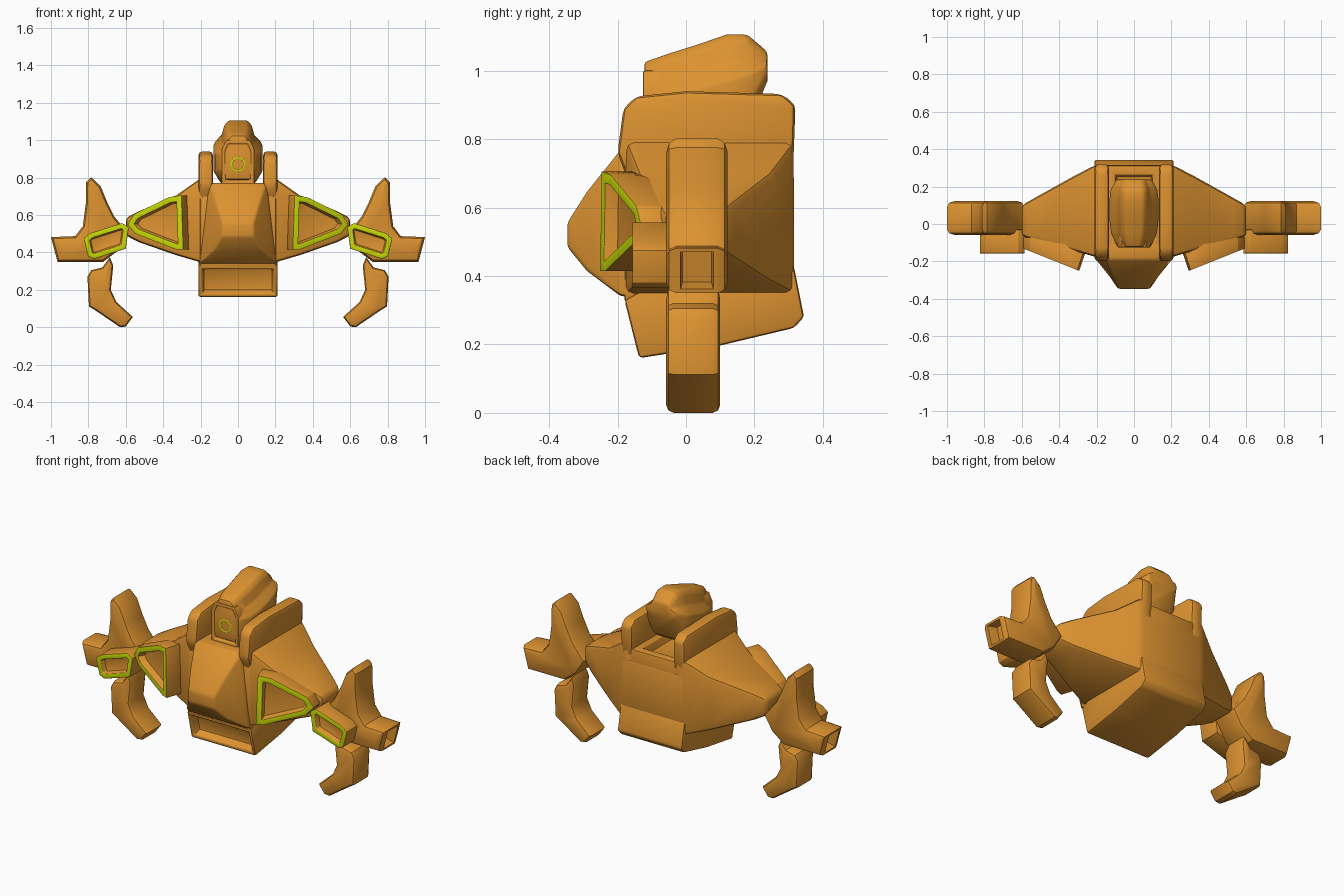
import bpy, bmesh, math
from mathutils import Vector

if "Cube" in bpy.data.objects:
    bpy.data.objects.remove(bpy.data.objects["Cube"])


def material(name, rgb):
    m = bpy.data.materials.new(name)
    m.diffuse_color = (*rgb, 1)
    m.use_nodes = True
    m.node_tree.nodes["Principled BSDF"].inputs["Base Color"].default_value = m.diffuse_color
    return m


ORANGE = material("orange", (0.72, 0.29, 0.03))
GREEN = material("lime green", (0.58, 0.70, 0.002))


def finish(name, bm, mirror=False):
    me = bpy.data.meshes.new(name)
    bm.to_mesh(me)
    bm.free()
    me.materials.append(ORANGE)
    me.materials.append(GREEN)
    ob = bpy.data.objects.new(name, me)
    bpy.context.collection.objects.link(ob)
    bpy.ops.object.select_all(action='DESELECT')
    ob.select_set(True)
    bpy.context.view_layer.objects.active = ob
    bpy.ops.object.shade_smooth_by_angle(angle=math.radians(32))
    if mirror:
        ob.modifiers.new("Mirror", 'MIRROR').use_mirror_merge = False
    return ob


def loft(name, rings, bevel=0.012, mirror=False, recess=None, min_angle=25):
    """Skin rings of points; recess = (direction, rim width, depth, rim material)."""
    bm = bmesh.new()
    vs = [[bm.verts.new(p) for p in r] for r in rings]
    n = len(vs[0])
    for a, b in zip(vs, vs[1:]):
        for i in range(n):
            j = (i + 1) % n
            bm.faces.new((a[i], a[j], b[j], b[i]))
    bm.faces.new(vs[0])
    bm.faces.new(vs[-1])
    bmesh.ops.recalc_face_normals(bm, faces=bm.faces)
    bm.normal_update()
    if recess:
        d, rim, depth, mat = recess
        d = Vector(d).normalized()
        f = max(bm.faces, key=lambda q: q.normal.dot(d))
        ring = bmesh.ops.inset_individual(bm, faces=[f], thickness=rim, use_even_offset=True)
        for q in ring["faces"]:
            q.material_index = mat
        bmesh.ops.inset_individual(bm, faces=[f], thickness=0.006, depth=-depth,
                                   use_even_offset=True)
        bm.normal_update()
    if bevel:
        edges = [e for e in bm.edges if e.calc_face_angle(0) > math.radians(min_angle)]
        bmesh.ops.bevel(bm, geom=edges, offset=bevel, segments=2, profile=0.5,
                        affect='EDGES', clamp_overlap=True, material=-1)
    return finish(name, bm, mirror)


def offset(pts, d):
    """Shrink an anticlockwise outline by d."""
    out = []
    for i, p in enumerate(pts):
        p = Vector(p)
        a = (p - Vector(pts[i - 1])).normalized()
        b = (Vector(pts[(i + 1) % len(pts)]) - p).normalized()
        n = Vector((-a.y - b.y, a.x + b.x))
        out.append(p + n * (d / max(0.5, 1 + a.dot(b))))
    return out


def prism_y(name, pts, y0, y1, **kw):
    return loft(name, [[(x, y, z) for x, z in pts] for y in (y0, y1)], **kw)


def soft_prism_y(name, pts, y0, y1, r, **kw):
    """Prism along y with rounded rims."""
    steps = [(y0, r), (y0 + 0.3 * r, 0.3 * r), (y0 + r, 0),
             (y1 - r, 0), (y1 - 0.3 * r, 0.3 * r), (y1, r)]
    return loft(name, [[(x, y, z) for x, z in offset(pts, d)] for y, d in steps], **kw)


def prism_x(name, pts, x0, x1, **kw):
    return loft(name, [[(x, y, z) for y, z in pts] for x in (x0, x1)], **kw)


def rect_x(x, y0, y1, z0, z1):
    return [(x, y0, z0), (x, y1, z0), (x, y1, z1), (x, y0, z1)]


def rect_y(y, w, z0, z1, w2=None):
    t = w if w2 is None else w2
    return [(-w, y, z0), (w, y, z0), (t, y, z1), (-t, y, z1)]


# Torso core, chest and belly
prism_x("torso", [(-0.18, 0.32), (-0.18, 0.70), (0.315, 0.70), (0.315, 0.38)], -0.205, 0.205)
loft("chest", [rect_y(-0.10, 0.205, 0.34, 0.77, 0.18), rect_y(-0.19, 0.205, 0.34, 0.77, 0.15),
               rect_y(-0.29, 0.125, 0.415, 0.645, 0.11), rect_y(-0.347, 0.085, 0.485, 0.555)],
     bevel=0.012, min_angle=15)
prism_x("belly", [(-0.18, 0.33), (-0.137, 0.16), (0.10, 0.197), (0.315, 0.248), (0.345, 0.28),
                  (0.315, 0.43), (0.0, 0.43)], -0.212, 0.212,
        recess=((0, -1, -0.27), 0.022, 0.05, 0))

# Neck tray and shoulder plates
loft("neck_tray", [rect_y(-0.17, 0.15, 0.6, 0.77), rect_y(0.312, 0.15, 0.6, 0.77)],
     bevel=0.008, recess=((0, 0, 1), 0.05, 0.05, 0))
prism_x("shoulder_plate", [(-0.17, 0.68), (-0.20, 0.76), (-0.183, 0.89), (-0.145, 0.925),
                           (0.0, 0.94), (0.28, 0.932), (0.32, 0.90), (0.314, 0.74), (0.29, 0.68)],
        0.135, 0.21, bevel=0.018, mirror=True)

# Tapered side hulls
loft("side_hull", [rect_x(0.14, -0.18, 0.315, 0.34, 0.82), rect_x(0.21, -0.175, 0.314, 0.35, 0.79),
                   rect_x(0.33, -0.14, 0.25, 0.385, 0.705), rect_x(0.53, -0.085, 0.14, 0.455, 0.62),
                   rect_x(0.60, -0.065, 0.10, 0.49, 0.585)],
     bevel=0.022, mirror=True)

# Triangular intakes with green rims, fading back into the hulls
tri = [(0.293, 0.415), (0.33, 0.415), (0.55, 0.50), (0.59, 0.55), (0.555, 0.605),
       (0.37, 0.695), (0.303, 0.705)]
loft("intake", [[(0.4 + (x - 0.4) * 0.75, 0.02, 0.56 + (z - 0.56) * 0.7) for x, z in tri],
                [(x - 0.03 * (x < 0.35), -0.16 + 0.3 * (x - 0.3), z) for x, z in tri],
                [(x, -0.248 + 0.4 * (x - 0.3), z) for x, z in tri]],
     bevel=0.007, mirror=True, recess=((0.4, -1, 0), 0.029, 0.04, 1))

# Arm pods: upright horn and hollow outward nozzle
soft_prism_y("arm_pod", [(0.585, 0.50), (0.64, 0.41), (0.72, 0.35), (0.965, 0.35), (1.0, 0.482),
                         (0.87, 0.487), (0.83, 0.54), (0.814, 0.66), (0.812, 0.775),
                         (0.785, 0.802), (0.735, 0.755), (0.70, 0.67), (0.66, 0.59)],
             -0.058, 0.122, 0.03, bevel=0, mirror=True, recess=((1, 0, -0.27), 0.012, 0.06, 0))

# Green rimmed boxes on the arm fronts
prism_y("arm_intake", [(0.60, 0.42), (0.77, 0.365), (0.802, 0.38), (0.825, 0.475),
                       (0.79, 0.503), (0.62, 0.557), (0.584, 0.535)],
        -0.03, -0.157, bevel=0.007, mirror=True, recess=((0, -1, 0), 0.027, 0.03, 1))

# Hooked legs
soft_prism_y("leg", [(0.685, 0.375), (0.667, 0.33), (0.68, 0.20), (0.65, 0.135), (0.562, 0.055),
                     (0.60, 0.004), (0.63, 0.0), (0.755, 0.085), (0.797, 0.112),
                     (0.805, 0.27), (0.785, 0.305), (0.725, 0.32)],
             -0.058, 0.1, 0.022, bevel=0, mirror=True)


# Head: rounded cowl swept back
def cowl(y, w, z0, z1):
    h = z1 - z0
    half = [(0.7 * w, z0), (w, z0 + 0.22 * h), (w, z0 + 0.58 * h), (0.68 * w, z0 + 0.73 * h),
            (0.55 * w, z0 + 0.92 * h), (0.38 * w, z1)]
    return [(x, y, z) for x, z in half] + [(-x, y, z) for x, z in half[::-1]]


loft("head_cowl", [cowl(-0.122, 0.09, 0.79, 1.025), cowl(-0.05, 0.122, 0.77, 1.05),
                   cowl(0.03, 0.132, 0.77, 1.075), cowl(0.12, 0.132, 0.79, 1.106),
                   cowl(0.18, 0.125, 0.83, 1.105), cowl(0.238, 0.095, 0.97, 1.055)],
     bevel=0.01)
prism_y("face_plate", [(-0.088, 0.76), (0.088, 0.76), (0.088, 0.95), (0.065, 1.0),
                       (-0.065, 1.0), (-0.088, 0.95)], -0.126, 0.0,
        bevel=0.006, recess=((0, -1, 0), 0.018, 0.012, 0))

# Green eye ring
bpy.ops.mesh.primitive_torus_add(major_radius=0.035, minor_radius=0.008, major_segments=24,
                                 minor_segments=8, location=(0, -0.116, 0.87),
                                 rotation=(math.pi / 2, 0, 0))
eye = bpy.context.object
eye.name = "eye_ring"
eye.data.materials.append(GREEN)
bpy.ops.object.shade_smooth()
